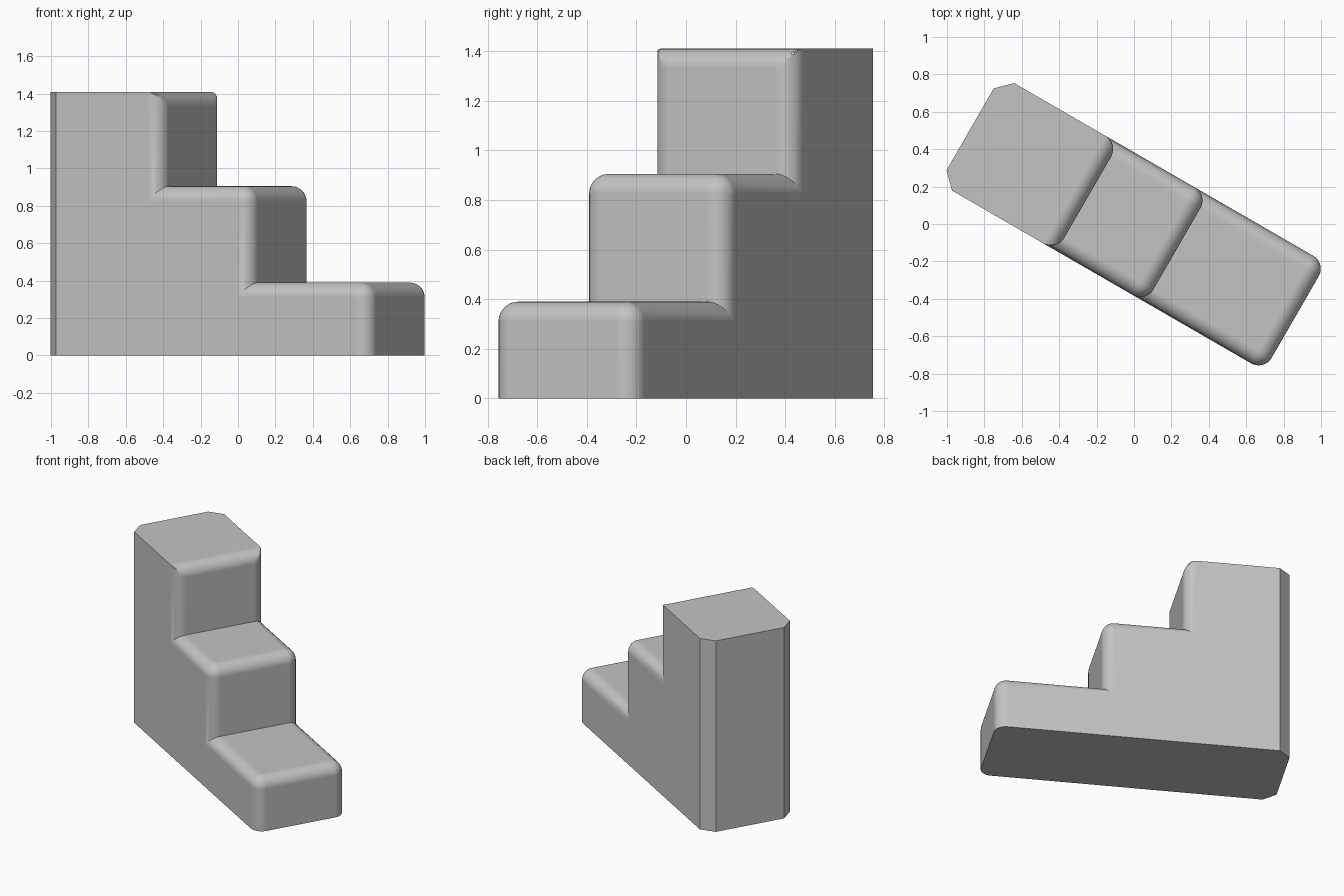
import bpy, bmesh
from math import sin, cos, pi, radians

if "Cube" in bpy.data.objects:
    bpy.data.objects.remove(bpy.data.objects["Cube"], do_unlink=True)

RADIUS = 0.08
SEGMENTS = 8
HALF_WIDTH = 0.332
BACK = -1.012
STEPS = [(0.995, 0.39), (0.265, 0.905), (-0.286, 1.41)]  # front edge, height
ANGLES = [i * pi / 2 / SEGMENTS for i in range(SEGMENTS + 1)]


def stair_profile(a):
    """Side outline at rounding angle a: 0 is full size, pi/2 is the side wall."""
    grow = RADIUS * cos(a)
    back = BACK + RADIUS * sin(a)          # back corners are cut flat
    points = [(back, 0)]
    floor = 0
    for front, height in STEPS:
        cu, cz = front - RADIUS, height - RADIUS
        points.append((cu + grow, floor))
        if height == STEPS[-1][1]:
            # Top step: only the front edge is rounded, mitred at the corners
            points += [(cu + min(RADIUS * cos(b), grow), cz + RADIUS * sin(b))
                       for b in ANGLES]
            floor = height
        else:
            points += [(cu + grow * cos(b), cz + grow * sin(b)) for b in ANGLES]
            floor = cz + grow
    points.append((back, floor))
    return points


# Loft the outline across the width, shrinking towards both side walls
sections = [(-1, a) for a in reversed(ANGLES)] + [(1, a) for a in ANGLES]
bm = bmesh.new()
rings = []
for side, a in sections:
    y = side * (HALF_WIDTH - RADIUS + RADIUS * sin(a))
    rings.append([bm.verts.new((x, y, z)) for x, z in stair_profile(a)])
for r0, r1 in zip(rings, rings[1:]):
    for i in range(len(r0)):
        j = (i + 1) % len(r0)
        bm.faces.new((r0[i], r0[j], r1[j], r1[i]))
bm.faces.new(rings[0])
bm.faces.new(rings[-1])
bmesh.ops.remove_doubles(bm, verts=bm.verts, dist=0.00005)
bmesh.ops.dissolve_degenerate(bm, edges=bm.edges, dist=0.00005)
bmesh.ops.recalc_face_normals(bm, faces=bm.faces)
mesh = bpy.data.meshes.new("stepped_block")
bm.to_mesh(mesh)
bm.free()

# Staircase object, turned on the ground
stairs = bpy.data.objects.new("stepped_block", mesh)
bpy.context.collection.objects.link(stairs)
stairs.rotation_euler.z = radians(-30)

# Plain grey
grey = bpy.data.materials.new("plain_grey")
grey.use_nodes = True
colour = (0.55, 0.55, 0.55, 1)
grey.diffuse_color = colour
grey.node_tree.nodes["Principled BSDF"].inputs["Base Color"].default_value = colour
mesh.materials.append(grey)

# Smooth rounded edges, crisp corners and flat large faces
bpy.ops.object.select_all(action='DESELECT')
stairs.select_set(True)
bpy.context.view_layer.objects.active = stairs
bpy.ops.object.shade_smooth_by_angle(angle=radians(25))
weighted = stairs.modifiers.new("flat_faces", 'WEIGHTED_NORMAL')
weighted.keep_sharp = True
